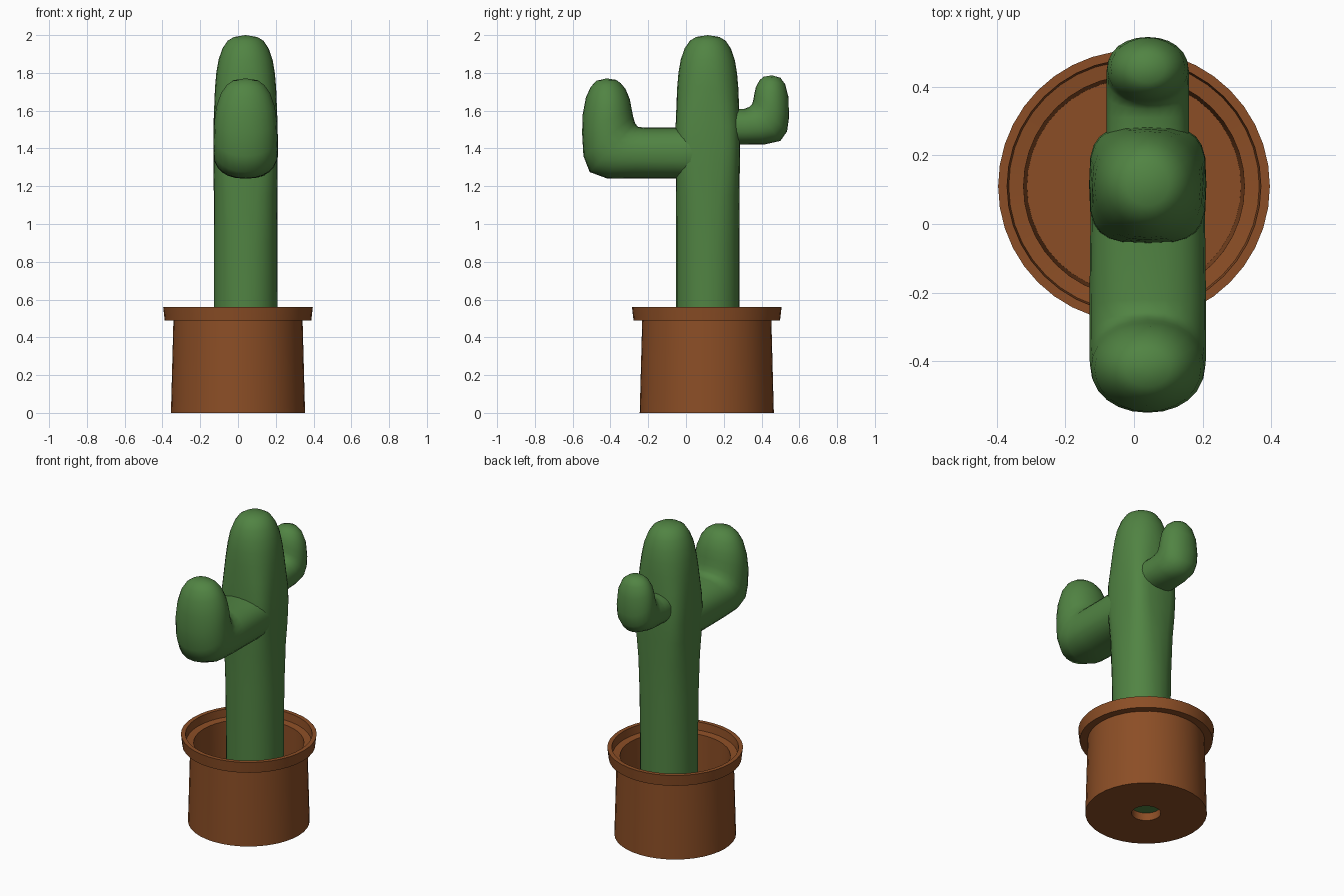
import bpy, bmesh, math

def material(name, rgb):
    m = bpy.data.materials.new(name)
    m.diffuse_color = (*rgb, 1)
    return m

green = material("cactus green", (0.082, 0.23, 0.056))
clay = material("terracotta brown", (0.26, 0.076, 0.019))

def finish(bm, name, mat, angle):
    bmesh.ops.recalc_face_normals(bm, faces=bm.faces)
    me = bpy.data.meshes.new(name)
    bm.to_mesh(me)
    bm.free()
    me.materials.append(mat)
    me.shade_smooth()
    me.set_sharp_from_angle(angle=math.radians(angle))
    ob = bpy.data.objects.new(name, me)
    bpy.context.collection.objects.link(ob)
    return ob

def bridge(bm, a, b):
    n = len(a)
    for i in range(n):
        j = (i + 1) % n
        bm.faces.new((a[i], a[j], b[j], b[i]))

def power(v, e):
    return math.copysign(abs(v) ** e, v)

def limb(name, sections, tip, cx=0.04, sides=24):
    """Loft rounded sections: (inner y, z, outer y, z, half width in x, squareness)."""
    bm = bmesh.new()
    prev = None
    for yi, zi, yo, zo, hx, n in sections:
        ring = []
        for k in range(sides):
            t = 2 * math.pi * k / sides
            c, s = power(math.cos(t), 2 / n), power(math.sin(t), 2 / n)
            ring.append(bm.verts.new((cx + hx * s,
                                      (yi + yo) / 2 + (yi - yo) / 2 * c,
                                      (zi + zo) / 2 + (zi - zo) / 2 * c)))
        if prev:
            bridge(bm, prev, ring)
        else:
            bm.faces.new(ring)
        prev = ring
    top = bm.verts.new((cx, *tip))
    for k in range(sides):
        bm.faces.new((prev[k], prev[(k + 1) % sides], top))
    return finish(bm, name, green, 50)

# Trunk: round at the base, squarer where the arms join, domed on top
trunk = [(0.05, .168, 2), (0.56, .168, 2.05), (0.9, .168, 2.2), (1.15, .168, 2.6),
         (1.3, .17, 3.2), (1.42, .171, 3.5), (1.52, .17, 3.3), (1.62, .166, 2.8),
         (1.72, .162, 2.4), (1.8, .155, 2.2), (1.87, .143, 2.1), (1.93, .122, 2),
         (1.97, .095, 2), (1.99, .062, 2)]
limb("trunk", [(0.115 + r, z, 0.115 - r, z, r, n) for z, r, n in trunk], (0.115, 2.0))

# Large front arm
limb("front_arm", [
    (0.10, 1.51, 0.10, 1.24, .165, 2.5), (-0.06, 1.51, -0.06, 1.24, .168, 2.4),
    (-0.22, 1.51, -0.28, 1.24, .170, 2.3), (-0.255, 1.515, -0.42, 1.242, .170, 2.2),
    (-0.27, 1.535, -0.51, 1.275, .170, 2.1), (-0.28, 1.57, -0.543, 1.36, .168, 2.1),
    (-0.288, 1.61, -0.55, 1.48, .165, 2.1), (-0.297, 1.66, -0.547, 1.58, .155, 2),
    (-0.32, 1.715, -0.53, 1.67, .13, 2), (-0.345, 1.745, -0.505, 1.725, .10, 2),
    (-0.37, 1.763, -0.475, 1.758, .065, 2)], (-0.42, 1.771))

# Small back arm
limb("back_arm", [
    (0.20, 1.61, 0.20, 1.42, .12, 2.4), (0.31, 1.61, 0.32, 1.42, .12, 2.3),
    (0.335, 1.62, 0.42, 1.422, .12, 2.2), (0.35, 1.635, 0.50, 1.44, .12, 2.1),
    (0.357, 1.66, 0.535, 1.49, .12, 2.1), (0.362, 1.69, 0.545, 1.56, .118, 2.1),
    (0.37, 1.725, 0.543, 1.67, .108, 2), (0.39, 1.762, 0.525, 1.74, .082, 2),
    (0.412, 1.78, 0.50, 1.774, .05, 2)], (0.455, 1.787))

# Pot: lathed hollow profile with a rim, inner ledge and drain hole
profile = [(.085, 0), (.355, 0), (.342, .49), (.388, .49), (.396, .56), (.37, .56),
           (.365, .51), (.322, .505), (.312, .05), (.085, .05)]
bm = bmesh.new()
rings = [[bm.verts.new((r * math.cos(2 * math.pi * k / 40),
                        0.11 + r * math.sin(2 * math.pi * k / 40), z))
          for k in range(40)] for r, z in profile]
for a, b in zip(rings, rings[1:] + rings[:1]):
    bridge(bm, a, b)
finish(bm, "pot", clay, 30)
